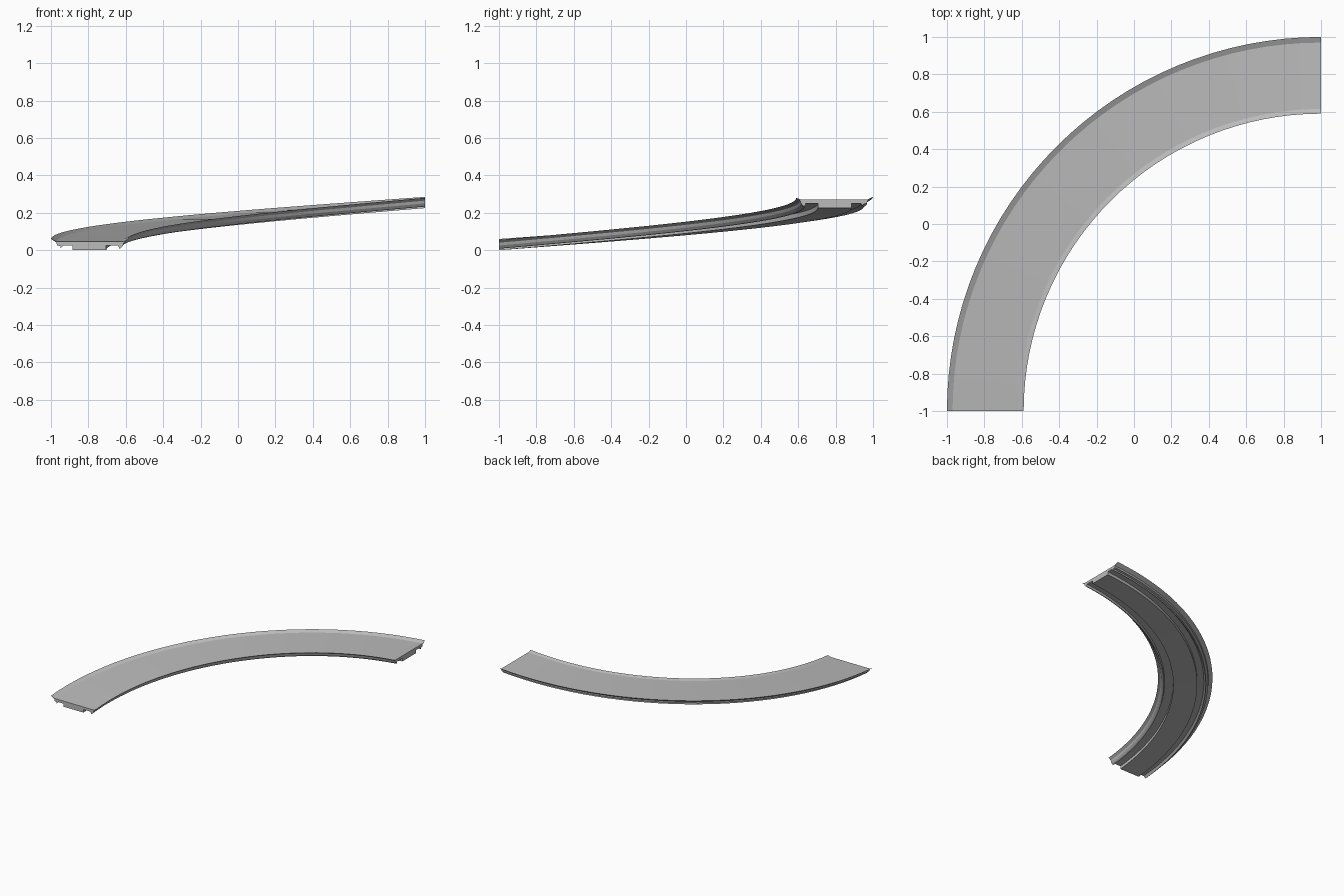
import bpy, bmesh, math

cube = bpy.data.objects.get("Cube")
if cube:
    bpy.data.objects.remove(cube, do_unlink=True)

STEPS = 32
RISE = 0.225
CENTRE = (1.0, -1.0)

# Cross-section as (radius, height), from inner lip over the deck and back underneath
section = [
    (1.59, 0.055), (1.615, 0.046), (1.97, 0.046), (2.0, 0.06),
    (1.97, 0.04), (1.968, 0.025), (1.95, 0.022), (1.95, 0.008),
    (1.935, 0.025), (1.885, 0.025), (1.885, 0.0), (1.705, 0.0),
    (1.705, 0.025), (1.64, 0.025), (1.635, 0.008), (1.625, 0.012),
    (1.615, 0.025), (1.61, 0.04),
]

concrete = bpy.data.materials.new("concrete grey")
concrete.use_nodes = True
grey = (0.5, 0.5, 0.5, 1)
concrete.diffuse_color = grey
concrete.node_tree.nodes["Principled BSDF"].inputs["Base Color"].default_value = grey

# Sweep the section along a climbing quarter turn
bm = bmesh.new()
rings = []
for i in range(STEPS + 1):
    t = i / STEPS
    a = math.pi - t * math.pi / 2
    rings.append([bm.verts.new((CENTRE[0] + r * math.cos(a),
                                CENTRE[1] + r * math.sin(a),
                                z + RISE * t)) for r, z in section])
n = len(section)
for a, b in zip(rings, rings[1:]):
    for j in range(n):
        k = (j + 1) % n
        bm.faces.new((a[j], a[k], b[k], b[j]))

# End caps
bm.faces.new(rings[0])
bm.faces.new(rings[-1][::-1])
bmesh.ops.recalc_face_normals(bm, faces=bm.faces)

mesh = bpy.data.meshes.new("curved_ramp")
bm.to_mesh(mesh)
bm.free()
mesh.materials.append(concrete)
ramp = bpy.data.objects.new("curved_ramp", mesh)
bpy.context.collection.objects.link(ramp)

# Smooth along the curve, crisp section edges
bpy.ops.object.select_all(action='DESELECT')
ramp.select_set(True)
bpy.context.view_layer.objects.active = ramp
bpy.ops.object.shade_smooth_by_angle(angle=math.radians(15))
